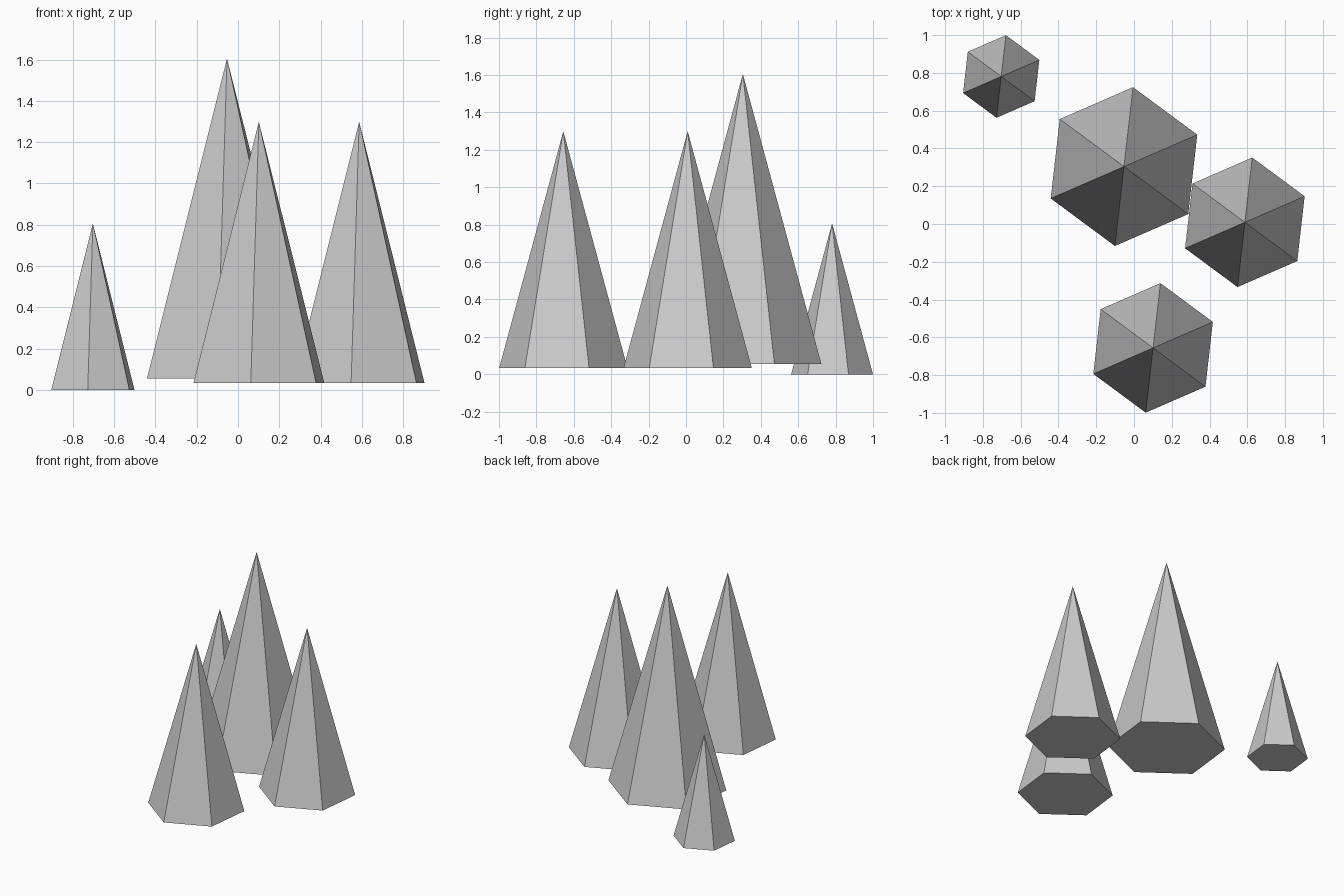
import bpy
import math

if "Cube" in bpy.data.objects:
    bpy.data.objects.remove(bpy.data.objects["Cube"])

ASPECT = 3.667             # height / base radius, shared by every spike
TURN = math.radians(23.5)  # direction of the first base corner


def spike(name, x, y, base_z, radius):
    """Closed six-sided pyramid with its base at base_z."""
    height = radius * ASPECT
    # cone's first corner points along +y; six sides repeat every 60 degrees
    bpy.ops.mesh.primitive_cone_add(
        vertices=6, radius1=radius, radius2=0, depth=height,
        end_fill_type='NGON',
        location=(x, y, base_z + height / 2),
        rotation=(0, 0, TURN - math.pi / 2))
    bpy.context.object.name = name


# Cluster of spikes: one large, two medium, one small
spike("large_spike", -0.053, 0.304, 0.054, 0.423)
spike("right_spike", 0.587, 0.009, 0.034, 0.345)
spike("front_spike", 0.101, -0.656, 0.034, 0.345)
spike("small_spike", -0.703, 0.781, 0.0, 0.220)
